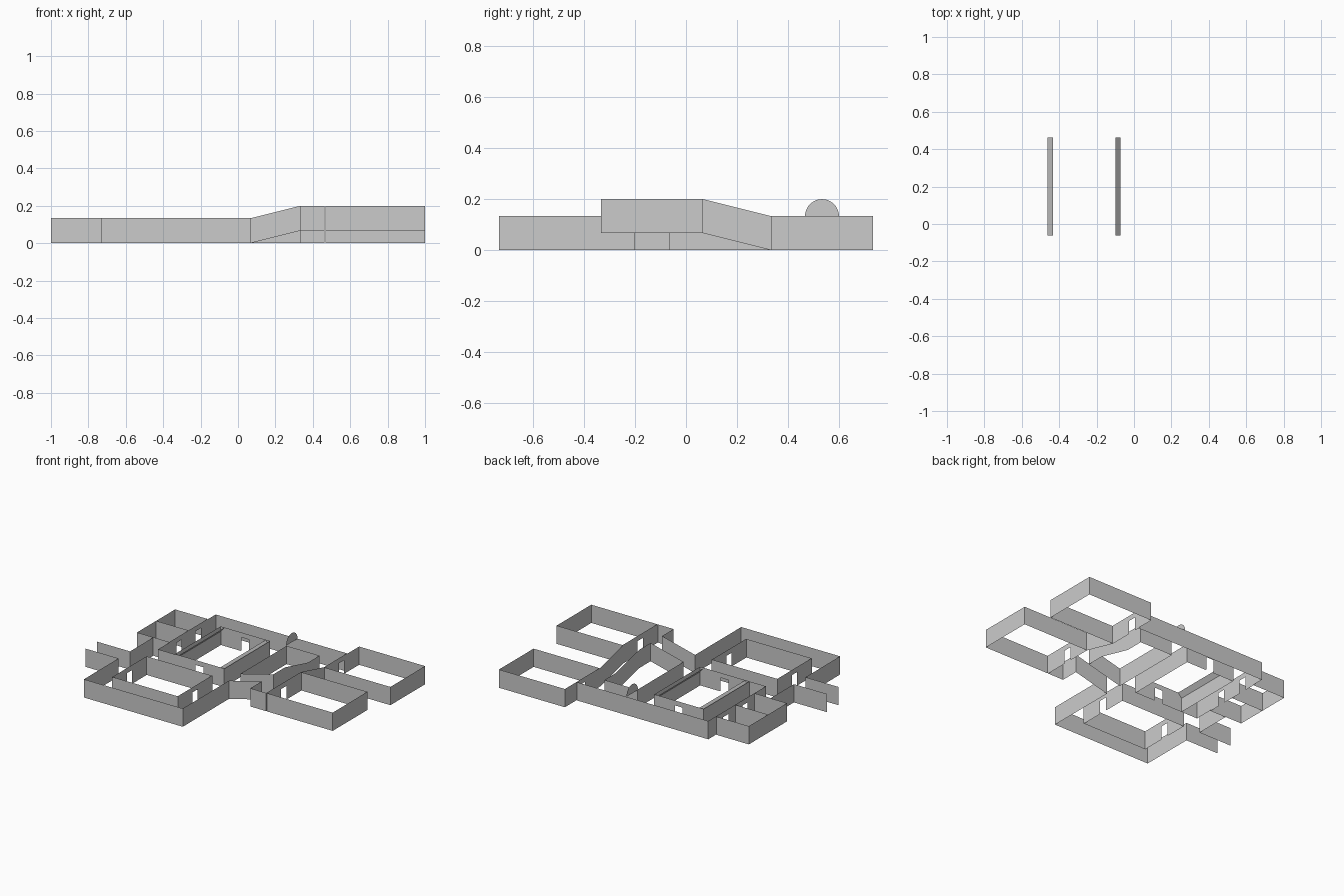
import bpy, bmesh, math
from mathutils import Vector

if "Cube" in bpy.data.objects:
    bpy.data.objects.remove(bpy.data.objects["Cube"])

U = 1 / 15          # plan module
H = 2               # wall height in modules
DOOR_W, DOOR_H = 1.0, 1.5
G = 0.07            # gap between room lining and corridor wall


def finish(name, bm):
    bmesh.ops.remove_doubles(bm, verts=bm.verts, dist=1e-4)
    bmesh.ops.scale(bm, vec=(U, U, U), verts=bm.verts)
    me = bpy.data.meshes.new(name)
    bm.to_mesh(me)
    bm.free()
    ob = bpy.data.objects.new(name, me)
    bpy.context.collection.objects.link(ob)
    return ob


def panel(bm, a, b, lo, hi):
    """Upright sheet between two base points, from height lo to hi."""
    pts = [(a, lo), (b, lo), (b, hi), (a, hi)]
    bm.faces.new([bm.verts.new(p + Vector((0, 0, z))) for p, z in pts])


def run(bm, points, doors=()):
    """Chain of wall sheets through base points; doors are plan positions."""
    pts = [Vector((p[0], p[1], p[2] if len(p) > 2 else 0)) for p in points]
    for a, b in zip(pts, pts[1:]):
        d = (b - a).normalized()
        cuts = []
        for x, y in doors:
            rel = Vector((x, y, a.z)) - a
            t = rel.dot(d)
            if 0 < t < (b - a).length and (rel - d * t).length < 0.2:
                cuts.append(t)
        start = a
        for t in sorted(cuts):
            l, r = a + d * (t - DOOR_W / 2), a + d * (t + DOOR_W / 2)
            panel(bm, start, l, 0, H)
            panel(bm, l, r, DOOR_H, H)
            start = r
        panel(bm, start, b, 0, H)


def walls(name, *paths, doors=()):
    bm = bmesh.new()
    for p in paths:
        run(bm, p, doors)
    return finish(name, bm)


def box(x0, x1, y0, y1, z=0):
    return [(x0, y0, z), (x1, y0, z), (x1, y1, z), (x0, y1, z), (x0, y0, z)]


DOORS = [(7, 8), (7, -2), (-9, 6), (-9, 2.7), (-9, -6), (-1, -6),
         (-4, 7), (-4, -1)]

# Rooms
walls("northeast_room", box(7, 15, 5, 11), doors=DOORS)
walls("raised_southeast_room", box(7, 15, -5, 1, 1), doors=DOORS)
walls("southwest_room", box(-9 + G, -1 - G, -9 + G, -3 - G), doors=DOORS)
walls("upper_small_room", box(-13, -9 - G, 4.38, 7.67), doors=DOORS)
walls("lower_small_room", box(-13, -9 - G, 1.05, 4.33), doors=DOORS)

# Central hall: door walls plus long sides with an inward cove at the top
bm = bmesh.new()
for y in (-1 + G, 7 - G):
    run(bm, [(-7 + G, y), (-1 - G, y)], DOORS)
for x, s in ((-7 + G, 1), (-1 - G, -1)):
    prof = [(x, 0), (x, 1.5), (x + s * 0.43, H)]
    for (xa, za), (xb, zb) in zip(prof, prof[1:]):
        bm.faces.new([bm.verts.new(v) for v in (
            (xa, -1 + G, za), (xa, 7 - G, za), (xb, 7 - G, zb), (xb, -1 + G, zb))])
finish("central_hall", bm)

# Corridor walls around the rooms
walls("hall_corridor_inner", box(-7, -1, -1, 7), doors=DOORS)
walls("southwest_corridor_inner", box(-9, -1, -9, -3), doors=DOORS)
walls("north_west_corridor_outer",
      [(-7, -1), (-9, -1), (-9, 9), (7 - G, 9), (7 - G, 5), (7 - G, 1, 1),
       (7 - G, -5, 1), (5, -5, 1), (5, -3, 1), (1, -3), (1, -11), (-11, -11),
       (-11, -5), (-15, -5)], doors=DOORS)
walls("west_corridor_outer", [(-15, -3), (-11, -3), (-11, 1), (-9, 1)])

# Ramp core: flat on two sides, rising along the south and east
walls("ramp_core", [(1, -1), (1, 7), (5, 7), (5, 5), (5, 1, 1), (5, -1, 1), (1, -1)])

# Half-round panel above the north corridor
bm = bmesh.new()
bm.faces.new([bm.verts.new((1 - G, 8 + math.cos(math.pi * i / 16),
                            H + math.sin(math.pi * i / 16))) for i in range(17)])
finish("corridor_arch_panel", bm)
